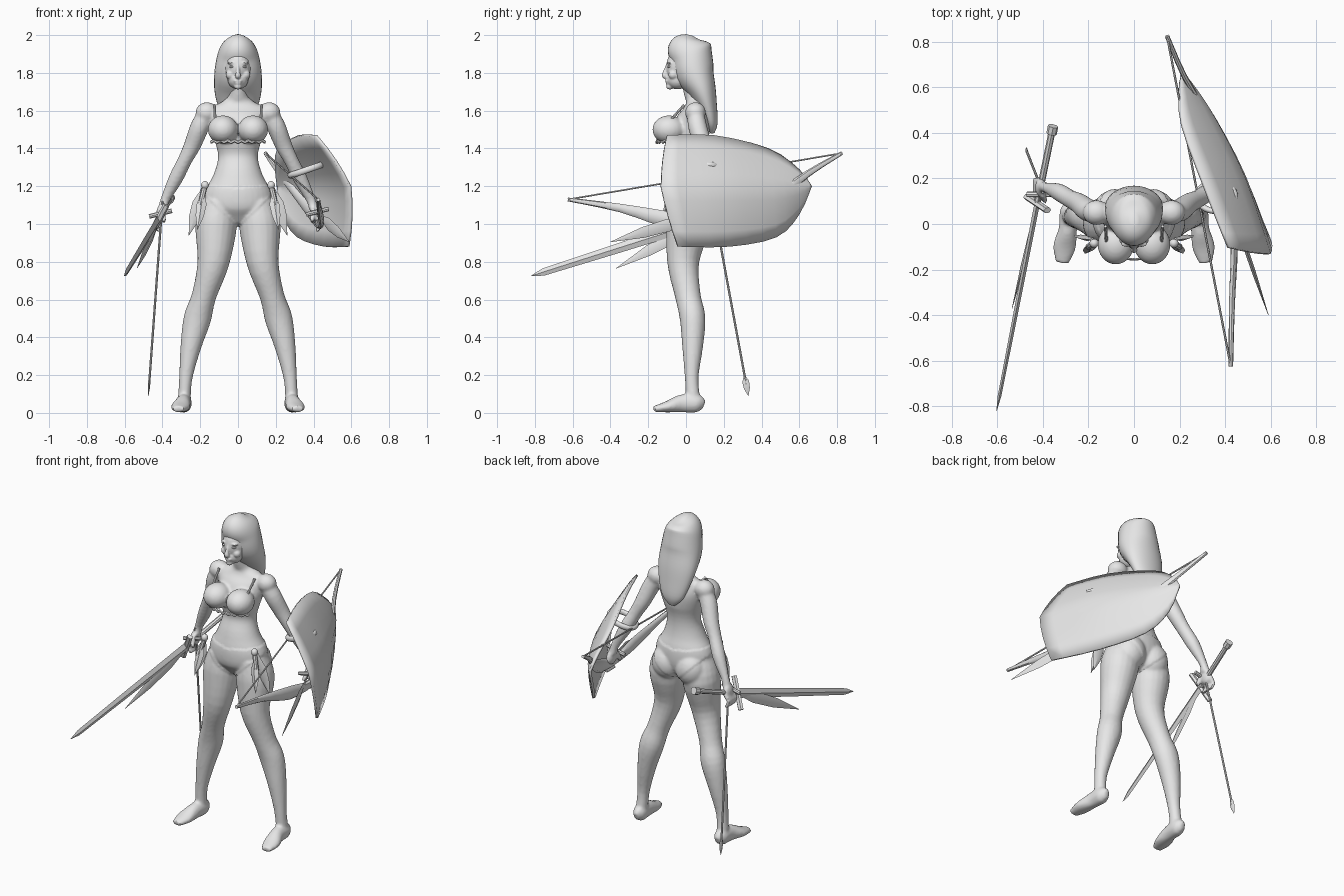
import bpy
import bmesh
from math import cos, sin, pi, radians
from mathutils import Vector, Matrix

cube = bpy.data.objects.get("Cube")
if cube:
    bpy.data.objects.remove(cube, do_unlink=True)

grey = bpy.data.materials.new("plain grey")
grey.use_nodes = True
grey.diffuse_color = (.8, .8, .8, 1)
grey.node_tree.nodes["Principled BSDF"].inputs["Base Color"].default_value = (.8, .8, .8, 1)

X_AXIS, Z_AXIS = Vector((1, 0, 0)), Vector((0, 0, 1))
SIDES = {"left": 1, "right": -1}
built = []


def finish(name, bm):
    bmesh.ops.recalc_face_normals(bm, faces=bm.faces)
    mesh = bpy.data.meshes.new(name)
    bm.to_mesh(mesh)
    bm.free()
    mesh.materials.append(grey)
    obj = bpy.data.objects.new(name, mesh)
    bpy.context.collection.objects.link(obj)
    built.append(obj)
    return obj


def spline(points, steps):
    """Smooth curve through tuples of any length."""
    points = [Vector(p) for p in points]
    last = len(points) - 1
    result = []
    for i in range(last):
        a, b = points[max(i - 1, 0)], points[i]
        c, d = points[i + 1], points[min(i + 2, last)]
        for k in range(steps):
            t = k / steps
            result.append(b + (c - a) * (t / 2) + (a * 2 - b * 5 + c * 4 - d) * (t * t / 2)
                          + (b * 3 - a - c * 3 + d) * (t ** 3 / 2))
    return result + [points[last]]


def loft(name, points, sides=20, steps=4, ref=X_AXIS, mirror=1):
    """Skin elliptical rings; each point is x, y, z, radius along ref, other radius."""
    points = spline(points, steps)
    centres = [Vector((p[0] * mirror, p[1], p[2])) for p in points]
    bm = bmesh.new()
    rings = []
    for i, (p, c) in enumerate(zip(points, centres)):
        tangent = (centres[min(i + 1, len(centres) - 1)] - centres[max(i - 1, 0)]).normalized()
        u = (ref - tangent * ref.dot(tangent)).normalized()
        v = tangent.cross(u)
        rings.append([bm.verts.new(c + u * cos(2 * pi * k / sides) * max(p[3], .001)
                                   + v * sin(2 * pi * k / sides) * max(p[4], .001))
                      for k in range(sides)])
    for lower, upper in zip(rings, rings[1:]):
        for k in range(sides):
            j = (k + 1) % sides
            bm.faces.new((lower[k], lower[j], upper[j], upper[k]))
    bm.faces.new(rings[0])
    bm.faces.new(rings[-1])
    return finish(name, bm)


def rod(name, start, end, radius, sides=8, mirror=1):
    return loft(name, [(*start, radius, radius), (*end, radius, radius)], sides, 1, mirror=mirror)


def ball(name, centre, radii, mirror=1):
    bm = bmesh.new()
    place = Matrix.Translation((centre[0] * mirror, *centre[1:])) @ Matrix.Diagonal((*radii, 1))
    bmesh.ops.create_uvsphere(bm, u_segments=24, v_segments=16, radius=1, matrix=place)
    return finish(name, bm)


def blade(name, start, end, width, thick, profile, ref=Z_AXIS, mirror=1):
    """Four-sided blade; profile holds fraction along the blade and width factor."""
    a, b = Vector(start), Vector(end)
    points = [(*a.lerp(b, f), width * w, thick * w) for f, w in profile]
    return loft(name, points, 4, 1, ref, mirror)


def fuse(name, parts, voxel, passes):
    """Merge overlapping volumes into one smooth skin."""
    bpy.ops.object.select_all(action='DESELECT')
    for part in parts:
        part.select_set(True)
        built.remove(part)
    body = parts[0]
    bpy.context.view_layer.objects.active = body
    bpy.ops.object.join()
    body.name = name
    remesh = body.modifiers.new("skin", 'REMESH')
    remesh.mode, remesh.voxel_size = 'VOXEL', voxel
    smooth = body.modifiers.new("soften", 'SMOOTH')
    smooth.factor, smooth.iterations = .5, passes
    for modifier in ("skin", "soften"):
        bpy.ops.object.modifier_apply(modifier=modifier)
    built.append(body)
    return body


# Torso and neck
skin = [loft("torso", [
    (0, 0, 1, .05, .05), (0, .01, 1.07, .17, .11), (0, .01, 1.17, .175, .12),
    (0, .01, 1.26, .13, .1), (0, .02, 1.36, .105, .08), (0, .02, 1.46, .13, .1),
    (0, .04, 1.55, .15, .09), (0, .05, 1.61, .15, .06), (0, .05, 1.65, .08, .05),
    (0, .04, 1.69, .05, .05), (0, .02, 1.78, .048, .05)], 32)]

# Limbs, hands and feet
for side, s in SIDES.items():
    skin += [
        ball(side + "_breast", (.08, -.09, 1.5), (.08, .088, .075), s),
        ball(side + "_buttock", (.085, .07, 1.07), (.09, .08, .1), s),
        ball(side + "_shoulder", (.165, .05, 1.59), (.06, .055, .055), s),
        loft(side + "_leg", [
            (.1, 0, 1.13, .08, .09), (.115, .01, 1, .11, .115), (.13, -.015, .8, .085, .085),
            (.18, .01, .62, .065, .068), (.215, .035, .5, .073, .068), (.25, .035, .35, .055, .055),
            (.277, .03, .18, .035, .036), (.285, .04, .05, .035, .04)], mirror=s),
        loft(side + "_foot", [
            (.285, .095, .04, .015, .025), (.285, .06, .05, .04, .048), (.29, -.02, .05, .04, .048),
            (.305, -.1, .032, .05, .03), (.315, -.17, .02, .03, .016)], mirror=s),
        loft(side + "_arm", [
            (.15, .05, 1.61, .045, .04), (.2, .06, 1.52, .05, .05), (.24, .09, 1.42, .045, .045),
            (.28, .11, 1.34, .038, .04), (.33, .14, 1.24, .038, .038),
            (.385, .16, 1.13, .025, .022), (.4, .16, 1.08, .025, .03)], mirror=s),
        ball(side + "_palm", (.41, .16, 1.05), (.024, .042, .048), s)]
    for i in range(4):
        y = .125 + i * .023
        skin.append(loft(side + "_finger", [
            (.41, y, 1.04, .013, .013), (.435, y, 1, .013, .013), (.415, y, .96, .011, .011)],
            8, 2, mirror=s))
    skin.append(rod(side + "_thumb", (.4, .13, 1.08), (.39, .1, 1.01), .014, mirror=s))
body = fuse("body", skin, .009, 4)

# Briefs stand slightly proud of the skin
for vert in body.data.vertices:
    x, y, z = vert.co
    if .98 + abs(x) < z < 1.19 + .1 * abs(x) and abs(x) < .22:
        vert.co += vert.normal * .004

# Head with facial features
face = [ball("skull", (0, -.005, 1.83), (.075, .1, .115)),
        ball("jaw", (0, -.045, 1.765), (.055, .058, .052)),
        ball("chin", (0, -.085, 1.728), (.02, .02, .016)),
        loft("nose", [(0, -.09, 1.85, .008, .012), (0, -.108, 1.81, .01, .012),
                      (0, -.114, 1.785, .016, .014), (0, -.1, 1.775, .01, .01)], 12),
        ball("upper_lip", (0, -.1, 1.757), (.023, .01, .007)),
        ball("lower_lip", (0, -.098, 1.746), (.018, .01, .007))]
for side, s in SIDES.items():
    face.append(ball(side + "_brow", (.032, -.087, 1.853), (.027, .014, .007), s))
    face.append(ball(side + "_cheek", (.04, -.068, 1.79), (.025, .025, .025), s))
    ball(side + "_eye", (.031, -.087, 1.833), (.015, .012, .007), s)
fuse("head", face, .005, 2)

# Long hair falling down the back
loft("hair", [
    (0, .14, 1.48, .02, .01), (0, .135, 1.53, .07, .033), (0, .115, 1.62, .105, .05),
    (0, .085, 1.71, .125, .075), (0, .045, 1.8, .125, .105), (0, .03, 1.88, .113, .11),
    (0, .017, 1.935, .095, .115), (0, .015, 1.975, .065, .085), (0, .02, 2, .015, .02)], 28)

# Bra straps, wavy lower band, and hip daggers
loft("bra_band", [(i * .018, -.155 + abs(i) ** 2 * .0009, 1.432 + (i % 2) * .01, .009, .006)
                  for i in range(-8, 9)], 6, 2, Z_AXIS)
LEAF = [(0, .3), (.12, .4), (.35, 1), (.65, .85), (1, .02)]
for side, s in SIDES.items():
    rod(side + "_bra_strap", (.12, -.09, 1.54), (.125, -.01, 1.63), .007, mirror=s)
    ball(side + "_hip_knob", (.175, -.085, 1.205), (.02, .02, .022), s)
    rod(side + "_hip_handle", (.175, -.085, 1.2), (.2, -.1, 1.1), .014, mirror=s)
    blade(side + "_hip_outer_blade", (.18, -.07, 1.2), (.26, -.05, .94), .034, .012, LEAF, X_AXIS, s)
    blade(side + "_hip_inner_blade", (.18, -.09, 1.18), (.215, -.13, .97), .026, .01, LEAF, X_AXIS, s)

# Sword in the right hand
hilt, tip, pommel = Vector((-.425, .09, 1.015)), Vector((-.603, -.82, .725)), Vector((-.355, .43, 1.14))
blade("sword_blade", hilt, tip, .03, .012, [(0, 1), (.5, .85), (.93, .65), (1, .02)])
rod("sword_grip", hilt, pommel, .015)
rod("sword_pommel", pommel.lerp(hilt, .1), pommel, .023)
guard = Vector((.045, -.03, .085))
loft("sword_guard", [(*(hilt + guard * k), .018, .014) for k in (-1, 0, 1)], 6, 1)

# Short daggers, one in each hand
for side, start, end in (("right", (-.41, .13, 1.04), (-.535, -.37, .765)),
                         ("left", (.42, .1, 1.05), (.59, -.4, .905))):
    blade(side + "_dagger", start, end, .034, .01, LEAF)
    a = Vector(start)
    rod(side + "_dagger_guard", a - X_AXIS * .06, a + X_AXIS * .06 + Z_AXIS * .03, .012)

# Arrow hanging from the right hand
nock, point = Vector((-.4, .14, 1.12)), Vector((-.475, .33, .09))
rod("arrow_shaft", nock, point.lerp(nock, .06), .006)
blade("arrow_head", point.lerp(nock, .1), point, .006, .018, [(0, .3), (.25, 1), (.6, .9), (1, .02)], X_AXIS)

# Bow in the left hand
front_tip, back_tip = (.425, -.625, 1.13), (.145, .825, 1.375)
loft("bow_limbs", [
    (*front_tip, .01, .01), (.43, -.35, 1.085, .022, .013), (.44, -.1, 1.025, .042, .016),
    (.43, .1, 1, .025, .02), (.41, .26, 1.03, .042, .016), (.33, .46, 1.13, .03, .014),
    (.22, .65, 1.27, .018, .012), (*back_tip, .01, .01)], 8, 3, Z_AXIS)
rod("bow_string", front_tip, back_tip, .005, 6)

# Curved shield: upper edge, middle ridge and lower edge meet at the rear tip
upper = [(.42, -.1, 1.47), (.32, .15, 1.47), (.215, .44, 1.4), (.205, .6, 1.29)]
ridge = [(.6, -.13, 1.2), (.49, .2, 1.2), (.36, .46, 1.19), (.27, .6, 1.19)]
lower = [(.59, -.04, .88), (.46, .23, .88), (.32, .48, .93), (.24, .6, 1.05)]
rear = (.215, .667, 1.2)
edges = [spline(edge + [rear], 3) for edge in (upper, ridge, lower)]
bm = bmesh.new()
columns = []
for a, b, c in zip(*edges):
    column = []
    for k in range(9):
        t = k / 8
        curved = a * (1 - t) * (1 - 2 * t) + b * 4 * t * (1 - t) + c * t * (2 * t - 1)
        straight = a.lerp(b, 2 * t) if t < .5 else b.lerp(c, 2 * t - 1)
        column.append(bm.verts.new(curved.lerp(straight, .5)))
    columns.append(column)
for near, far in zip(columns, columns[1:]):
    for k in range(8):
        bm.faces.new((near[k], near[k + 1], far[k + 1], far[k]))
bmesh.ops.remove_doubles(bm, verts=bm.verts, dist=.0005)
shield = finish("shield", bm)
shield.modifiers.new("thickness", 'SOLIDIFY').thickness = .014

# Arm loop behind the shield
bpy.ops.mesh.primitive_torus_add(location=(.36, .12, 1.285), rotation=(0, -.33, 0),
                                 major_radius=.085, minor_radius=.017)
loop = bpy.context.object
loop.name = "shield_arm_loop"
loop.scale.y = .75
loop.data.materials.append(grey)
built.append(loop)

# Smooth shading with crisp edges
bpy.ops.object.select_all(action='DESELECT')
for obj in built:
    obj.select_set(True)
bpy.context.view_layer.objects.active = body
bpy.ops.object.shade_smooth_by_angle(angle=radians(40))
